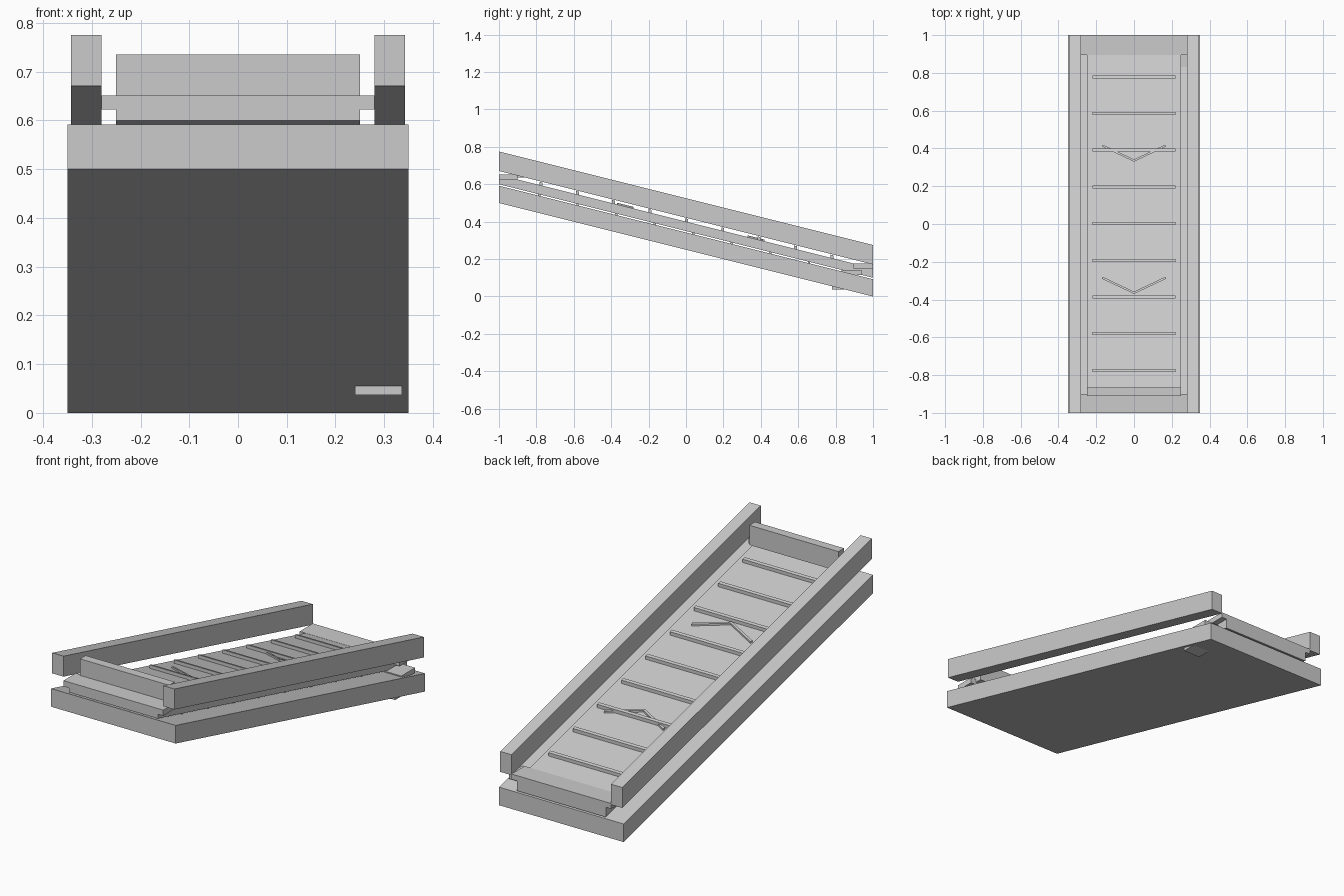
import bpy, bmesh

if "Cube" in bpy.data.objects:
    bpy.data.objects.remove(bpy.data.objects["Cube"])

SLOPE = -0.25  # drop of the incline per unit of y


def prism(name, outline, z0, z1, slope=SLOPE):
    """Extrude an xy outline from z0 to z1, following the incline."""
    bm = bmesh.new()
    lo = [bm.verts.new((x, y, z0 + slope * y)) for x, y in outline]
    hi = [bm.verts.new((x, y, z1 + slope * y)) for x, y in outline]
    bm.faces.new(lo[::-1])
    bm.faces.new(hi)
    n = len(outline)
    for i in range(n):
        j = (i + 1) % n
        bm.faces.new((lo[i], lo[j], hi[j], hi[i]))
    bmesh.ops.recalc_face_normals(bm, faces=bm.faces)
    mesh = bpy.data.meshes.new(name)
    bm.to_mesh(mesh)
    bm.free()
    obj = bpy.data.objects.new(name, mesh)
    bpy.context.collection.objects.link(obj)
    return obj


def box(name, x0, x1, y0, y1, z0, z1, slope=SLOPE):
    return prism(name, [(x0, y0), (x1, y0), (x1, y1), (x0, y1)], z0, z1, slope)


# Inclined base slab and belt deck
box("base_slab", -0.35, 0.35, -1, 1, 0.25, 0.342)
box("deck", -0.25, 0.25, -1, 1, 0.35, 0.40)

# Side rails
box("left_rail", -0.343, -0.28, -1, 1, 0.421, 0.525)
box("right_rail", 0.28, 0.343, -1, 1, 0.421, 0.525)

# Level end blocks and the stop wall at the high end
box("high_end_block", -0.28, 0.28, -1, -0.9, 0.622, 0.651, 0)
box("low_end_block", -0.28, 0.28, 0.895, 1, 0.15, 0.177, 0)
box("stop_wall", -0.25, 0.25, -0.91, -0.865, 0.635, 0.735, 0)

# Cleats across the deck
for i in range(9):
    y = -0.775 + i * 0.1943
    box(f"cleat_{i + 1}", -0.22, 0.22, y - 0.008, y + 0.008, 0.395, 0.417)

# Thin bars under the deck
for i in range(9):
    y = -0.785 + i * 0.206
    box(f"under_bar_{i + 1}", -0.237, 0.237, y - 0.006, y + 0.006, 0.341, 0.352)

# Direction chevrons
for i, y in enumerate((-0.37, 0.33)):
    prism(f"chevron_{i + 1}",
          [(0, y), (0.17, y + 0.08), (0.165, y + 0.09), (0, y + 0.012),
           (-0.165, y + 0.09), (-0.17, y + 0.08)], 0.397, 0.409)

# Side latch and the foot pad under the low end
box("side_latch", 0.24, 0.336, 0.83, 0.94, 0.115, 0.14, 0)
box("foot_pad", 0.24, 0.336, 0.78, 0.86, 0.037, 0.056, 0)
